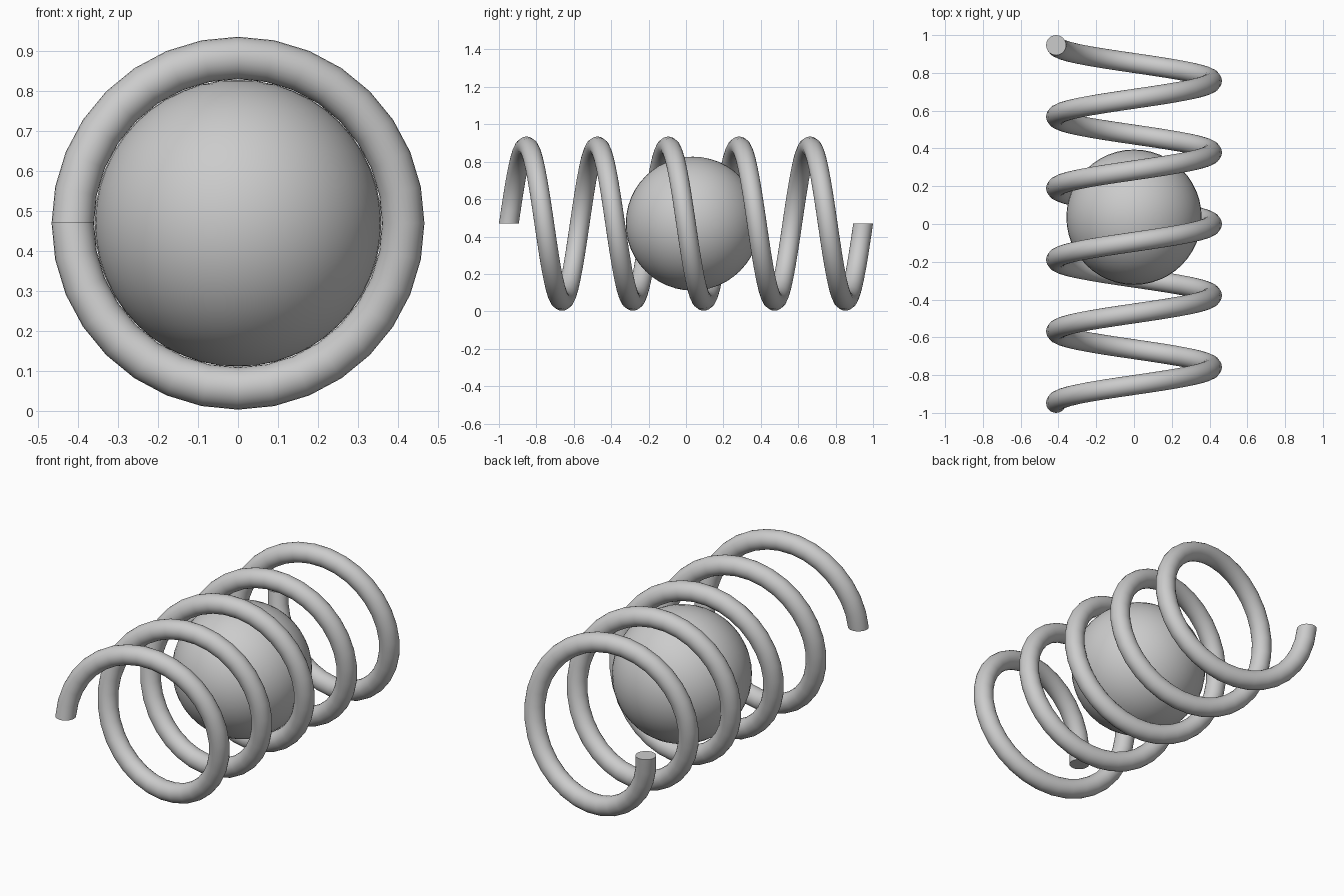
import bpy, bmesh
from math import sin, cos, pi

if "Cube" in bpy.data.objects:
    bpy.data.objects.remove(bpy.data.objects["Cube"])

ZC = 0.469            # height of the coil axis
COIL_R = 0.4125       # radius of the coil centreline
WIRE_R = 0.053        # wire thickness radius
TURNS, STEPS, SIDES = 5, 32, 24
LENGTH = 2 - 2 * WIRE_R


def finish(bm, name, location):
    bmesh.ops.recalc_face_normals(bm, faces=bm.faces)
    mesh = bpy.data.meshes.new(name)
    bm.to_mesh(mesh)
    bm.free()
    obj = bpy.data.objects.new(name, mesh)
    obj.location = location
    bpy.context.collection.objects.link(obj)
    bpy.ops.object.select_all(action='DESELECT')
    obj.select_set(True)
    bpy.context.view_layer.objects.active = obj
    bpy.ops.object.shade_smooth_by_angle(angle=pi / 5)
    return obj


# coil spring: circular profile screwed around the y axis, capped flat at both ends
bm = bmesh.new()
rings = []
for i in range(TURNS * STEPS + 1):
    t = 2 * pi * i / STEPS
    y0 = -LENGTH / 2 + LENGTH * i / (TURNS * STEPS)
    ring = []
    for j in range(SIDES):
        a = 2 * pi * j / SIDES
        r = COIL_R + WIRE_R * cos(a)
        ring.append(bm.verts.new((-r * cos(t), y0 + WIRE_R * sin(a), r * sin(t))))
    rings.append(ring)
for r0, r1 in zip(rings, rings[1:]):
    for j in range(SIDES):
        k = (j + 1) % SIDES
        bm.faces.new((r0[j], r0[k], r1[k], r1[j]))
bm.faces.new(rings[0])
bm.faces.new(rings[-1])
finish(bm, "coil_spring", (0, 0, ZC))

# ball held inside the coil
bm = bmesh.new()
bmesh.ops.create_uvsphere(bm, u_segments=48, v_segments=24, radius=0.358)
finish(bm, "ball", (0, 0.036, ZC))
